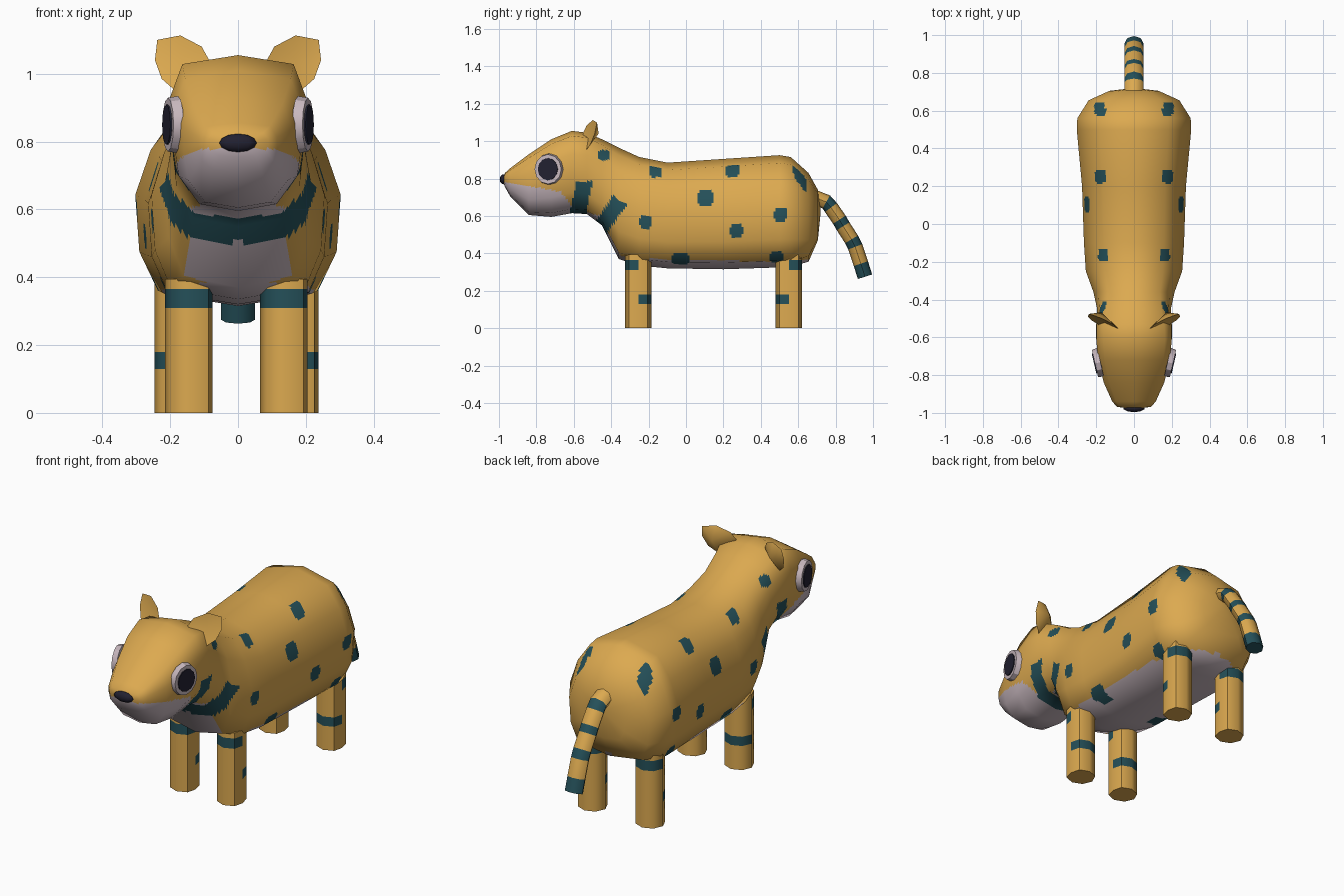
import bpy
import bmesh
from math import cos, sin, pi, ceil, radians
from mathutils import Vector, Matrix

if "Cube" in bpy.data.objects:
    bpy.data.objects.remove(bpy.data.objects["Cube"])


def material(name, rgb):
    m = bpy.data.materials.new(name)
    m.use_nodes = True
    m.diffuse_color = (*rgb, 1)
    bsdf = m.node_tree.nodes["Principled BSDF"]
    bsdf.inputs["Base Color"].default_value = (*rgb, 1)
    bsdf.inputs["Roughness"].default_value = 0.9
    return m


OCHRE, TEAL, PALE, DARK = range(4)
MATS = [material("ochre fur", (0.72, 0.40, 0.08)),
        material("teal markings", (0.018, 0.08, 0.10)),
        material("pale mauve", (0.58, 0.48, 0.52)),
        material("dark navy", (0.016, 0.015, 0.03))]


def finish(name, bm, rule=None, angle=None):
    """Turn a bmesh into an object; rule(face centre) gives the material."""
    bmesh.ops.recalc_face_normals(bm, faces=bm.faces)
    for f in bm.faces:
        f.smooth = True
        f.material_index = rule(f.calc_center_median()) if rule else OCHRE
    mesh = bpy.data.meshes.new(name)
    bm.to_mesh(mesh)
    bm.free()
    for m in MATS:
        mesh.materials.append(m)
    ob = bpy.data.objects.new(name, mesh)
    bpy.context.collection.objects.link(ob)
    if angle:
        bpy.ops.object.select_all(action='DESELECT')
        ob.select_set(True)
        bpy.context.view_layer.objects.active = ob
        bpy.ops.object.shade_smooth_by_angle(angle=radians(angle))
    return ob


def loft(rings):
    """Skin a list of closed rings and cap both ends."""
    bm = bmesh.new()
    vs = [[bm.verts.new(p) for p in r] for r in rings]
    n = len(rings[0])
    for a, b in zip(vs, vs[1:]):
        for j in range(n):
            k = (j + 1) % n
            bm.faces.new((a[j], a[k], b[k], b[j]))
    bm.faces.new(vs[0][::-1])
    bm.faces.new(vs[-1])
    return bm


# Body and head: half outlines blended along the spine
HEAD = [(0, 1), (.82, .94), (1, .72), (1, .5), (.92, .25), (.6, .05), (0, 0)]
BODY = [(0, 1), (.6, .93), (.85, .75), (1, .53), (.96, .25), (.78, .06), (0, 0)]
# y, top z, bottom z, half width, blend from head to body
SPINE = [(-.978, .80, .785, .02, 0), (-.968, .83, .755, .09, 0),
         (-.94, .855, .705, .115, 0), (-.84, .93, .605, .16, 0),
         (-.72, 1.01, .595, .19, 0), (-.61, 1.055, .615, .2, 0),
         (-.53, 1.045, .61, .2, .1), (-.45, 1.01, .55, .195, .4),
         (-.36, .965, .37, .215, .8), (-.25, .915, .335, .255, 1),
         (-.1, .885, .32, .265, 1), (.2, .905, .315, .275, 1),
         (.5, .925, .325, .303, 1), (.56, .915, .33, .3, 1),
         (.655, .83, .355, .24, 1), (.705, .74, .47, .13, 1),
         (.718, .65, .6, .02, 1)]


def section(y, top, low, w, k):
    half = [(h[0] * (1 - k) + b[0] * k, h[1] * (1 - k) + b[1] * k)
            for h, b in zip(HEAD, BODY)]
    full = half + [(-x, t) for x, t in half[-2:0:-1]]
    return [Vector((x * w, y, low + t * (top - low))) for x, t in full]


# Upper edge of the pale underside, as (y, z)
EDGE = [(-1, .785), (-.9, .77), (-.75, .745), (-.67, .73), (-.6, .64),
        (-.46, .6), (-.35, .385), (-.2, .37), (.5, .355), (.8, .38)]
SIDE_SPOTS = [(-.44, .925, .027, .027), (-.215, .565, .03, .032),
              (.105, .695, .04, .04), (.27, .52, .033, .033),
              (.505, .61, .033, .035), (-.03, .37, .045, .03),
              (.485, .38, .035, .03)]
TOP_SPOTS = [(.18, .61), (.18, .25), (.16, -.165)]


def inside(a, b, ca, cb, ra, rb):
    return ((a - ca) / ra) ** 4 + ((b - cb) / rb) ** 4 < 1


def coat(c):
    x, y, z = abs(c.x), c.y, c.z
    if any(inside(y, z, *s) for s in SIDE_SPOTS) and x > .1:
        return TEAL
    if z > .7 and any(inside(x, y, a, b, .029, .036) for a, b in TOP_SPOTS):
        return TEAL
    # Two slanted collar stripes
    if abs((y + .56) * .97 - (z - .7) * .2) < .042 and z < .785:
        return TEAL
    across = (y + .405) * .83 - (z - .61) * .55
    along = (y + .405) * .55 + (z - .61) * .83
    if abs(across) < .043 and along < .09:
        return TEAL
    for (y0, z0), (y1, z1) in zip(EDGE, EDGE[1:]):
        if y0 <= y < y1:
            return PALE if z < z0 + (z1 - z0) * (y - y0) / (y1 - y0) else OCHRE
    return OCHRE


def refine(rings, steps):
    """Bilinear refinement of a grid of vectors."""
    out = []
    for (a, b), m in zip(zip(rings, rings[1:]), steps):
        out += [[p.lerp(q, i / m) for p, q in zip(a, b)] for i in range(m)]
    out.append(rings[-1])
    cols = 9
    return [[r[j].lerp(r[(j + 1) % len(r)], i / cols)
             for j in range(len(r)) for i in range(cols)] for r in out]


coarse = [section(*s) for s in SPINE]
cage = loft(coarse)
bmesh.ops.recalc_face_normals(cage, faces=cage.faces)
cage.normal_update()
normals = [v.normal.copy() for v in cage.verts]
cage.free()
cols = len(coarse[0])
normal_grid = [normals[i:i + cols] for i in range(0, len(normals), cols)]
steps = [ceil((b[0] - a[0]) / .011) for a, b in zip(SPINE, SPINE[1:])]
body = finish("body_and_head", loft(refine(coarse, steps)), coat)
soft = [n.normalized() for r in refine(normal_grid, steps) for n in r]
body.data.normals_split_custom_set_from_vertices(soft)


# Legs: eight-sided columns with half bands
def leg(name, x, y, facing):
    shape = [(cos(i * pi / 4), sin(i * pi / 4)) for i in range(8)]
    rings = []
    for z in (0, .13, .18, .31, .365, .395):
        rings.append([Vector((x + .065 * a * (1.15 if a * b else 1),
                              y + .062 * b * (1.15 if a * b else 1), z))
                      for a, b in shape])

    def bands(c):
        d = (c.y - y) * facing
        upper = .31 < c.z < .365 and d > 0
        lower = .13 < c.z < .18 and d < 0
        return TEAL if upper or lower else OCHRE
    finish(name, loft(rings), bands, 50)


# Ears: outline in x and z, cupped towards the front
EAR = [(.12, .99), (.085, 1.04), (.107, 1.08), (.17, 1.113), (.238, 1.1),
       (.245, 1.04), (.225, .985), (.185, .95)]


def ear(name, s):
    def place(x, z, dy=0):
        return Vector((x * s, -.55 + (x - .09) * .4 + (z - 1.04) * .25 + dy, z))
    bm = bmesh.new()
    rim = [bm.verts.new(place(x, z)) for x, z in EAR]
    for depth in (.012, .05):
        mid = bm.verts.new(place(.172, 1.04, depth))
        for a, b in zip(rim, rim[1:] + rim[:1]):
            bm.faces.new((a, b, mid))
    finish(name, bm, None, 60)


# Eyes: faceted discs tilted with the cheek
def disc(name, s, radius, depth, colour):
    bm = bmesh.new()
    bmesh.ops.create_cone(bm, cap_ends=True, segments=12, radius1=radius,
                          radius2=radius * .94, depth=depth)
    turn = Matrix.Rotation(s * pi / 2, 4, 'Y')
    tilt = Matrix.Rotation(-s * radians(13), 4, 'Z')
    spot = Matrix.Translation((s * .192, -.735, .85))
    grow = Matrix.Diagonal((1.08, 1, 1, 1))
    bm.transform(spot @ tilt @ turn @ grow)
    finish(name, bm, lambda c: colour, 30)


for side, s in (("left", 1), ("right", -1)):
    leg("front_leg_" + side, .14 * s, -.255, -1)
    leg("hind_leg_" + side, .172 * s, .55, 1)
    ear("ear_" + side, s)
    disc("eye_white_" + side, s, .078, .03, PALE)
    disc("pupil_" + side, s, .058, .04, DARK)

# Nose
bm = bmesh.new()
bmesh.ops.create_uvsphere(bm, u_segments=10, v_segments=6, radius=1)
bm.transform(Matrix.Translation((0, -.975, .796))
             @ Matrix.Diagonal((.058, .021, .027, 1)))
finish("nose", bm, lambda c: DARK)

# Tail: rings along a drooping path, alternate lengths banded
PATH = [Vector((0, y, z)) for y, z in
        [(.66, .71), (.75, .675), (.775, .645), (.82, .58), (.84, .545),
         (.885, .475), (.905, .435), (.935, .345), (.957, .275)]]
rings = []
for i, p in enumerate(PATH):
    d = (PATH[min(i + 1, len(PATH) - 1)] - PATH[max(i - 1, 0)]).normalized()
    up = Vector((0, -d.z, d.y))
    rings.append([p + Vector((.05 * cos(k * pi / 4), 0, 0))
                  + up * .04 * sin(k * pi / 4) for k in range(8)])
tail = finish("tail", loft(rings), None, 50)
for f in tail.data.polygons:
    segment = min(f.index // 8, len(PATH) - 2)
    f.material_index = TEAL if segment % 2 and f.index != 64 else OCHRE
tail.data.polygons[len(tail.data.polygons) - 1].material_index = TEAL
